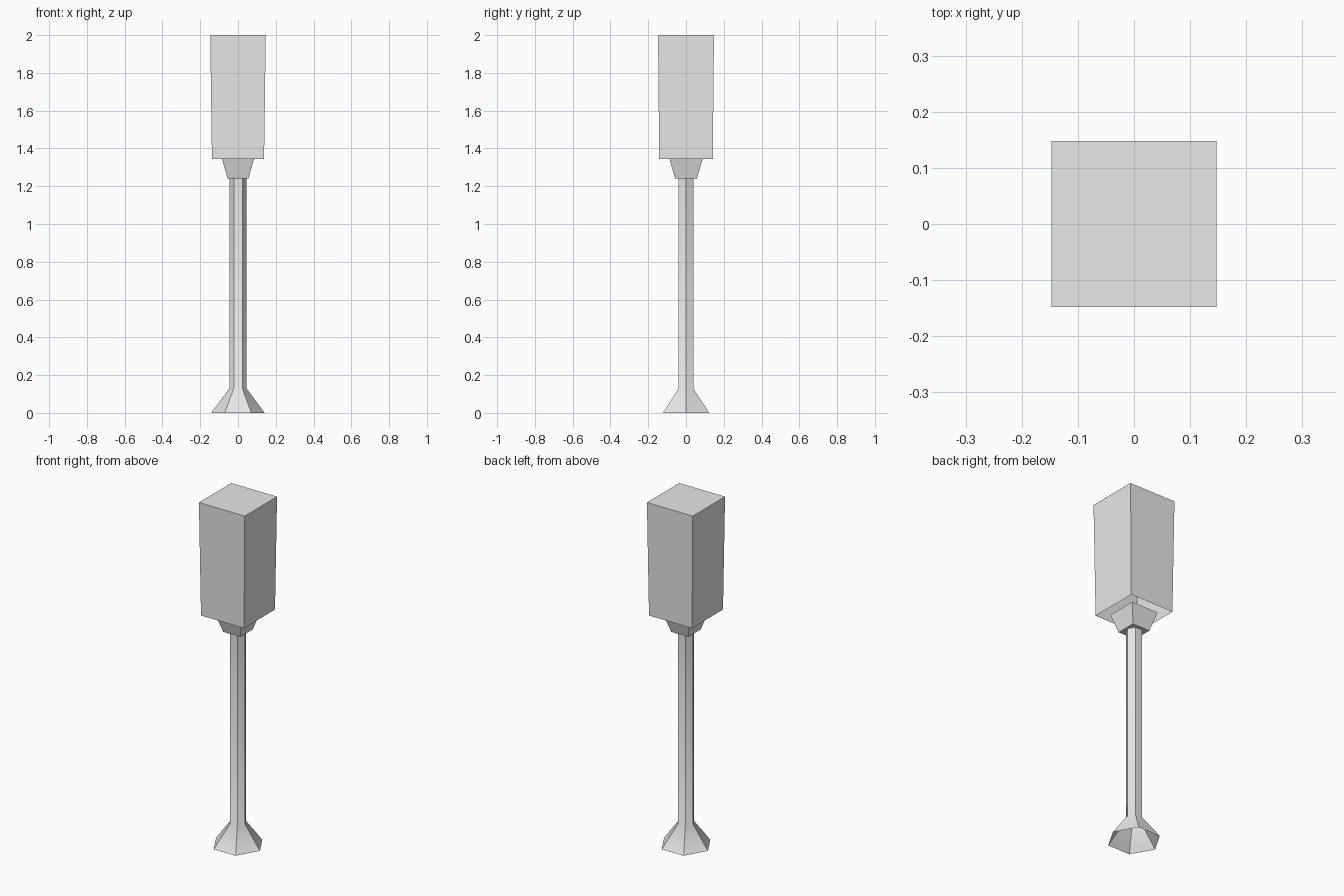
import bpy, bmesh, math

cube = bpy.data.objects.get("Cube")
if cube:
    bpy.data.objects.remove(cube)

grey = bpy.data.materials.new("light_grey")
grey.use_nodes = True
grey.diffuse_color = (0.8, 0.8, 0.8, 1)
grey.node_tree.nodes["Principled BSDF"].inputs["Base Color"].default_value = (0.8, 0.8, 0.8, 1)


def hexagon(radius):
    return [(radius * math.cos(i * math.pi / 3), radius * math.sin(i * math.pi / 3)) for i in range(6)]


def rectangle(x, y):
    return [(x, y), (-x, y), (-x, -y), (x, -y)]


def loft(name, sections, cap_bottom=False, cap_top=False):
    """Join stacked (height, outline) sections, listed from the bottom up."""
    bm = bmesh.new()
    rings = [[bm.verts.new((x, y, z)) for x, y in outline] for z, outline in sections]
    for low, high in zip(rings, rings[1:]):
        for i in range(len(low)):
            j = (i + 1) % len(low)
            bm.faces.new((low[i], low[j], high[j], high[i]))
    if cap_bottom:
        bm.faces.new(rings[0][::-1])
    if cap_top:
        bm.faces.new(rings[-1])
    mesh = bpy.data.meshes.new(name)
    bm.to_mesh(mesh)
    bm.free()
    mesh.materials.append(grey)
    obj = bpy.data.objects.new(name, mesh)
    bpy.context.collection.objects.link(obj)
    return obj


# Hexagonal pole with a flared, hollow foot
pole = loft("pole_and_foot", [(0, hexagon(0.141)), (0.13, hexagon(0.045)), (1.24, hexagon(0.045))])
bpy.ops.object.select_all(action='DESELECT')
pole.select_set(True)
bpy.context.view_layer.objects.active = pole
bpy.ops.object.shade_smooth_by_angle(angle=math.radians(40))

# Tapered square collar under the head
loft("collar", [(1.24, rectangle(0.055, 0.057)), (1.345, rectangle(0.085, 0.088))],
     cap_bottom=True, cap_top=True)

# Tall box head, open underneath
loft("head", [(1.345, rectangle(0.138, 0.142)), (2, rectangle(0.147, 0.148))], cap_top=True)
